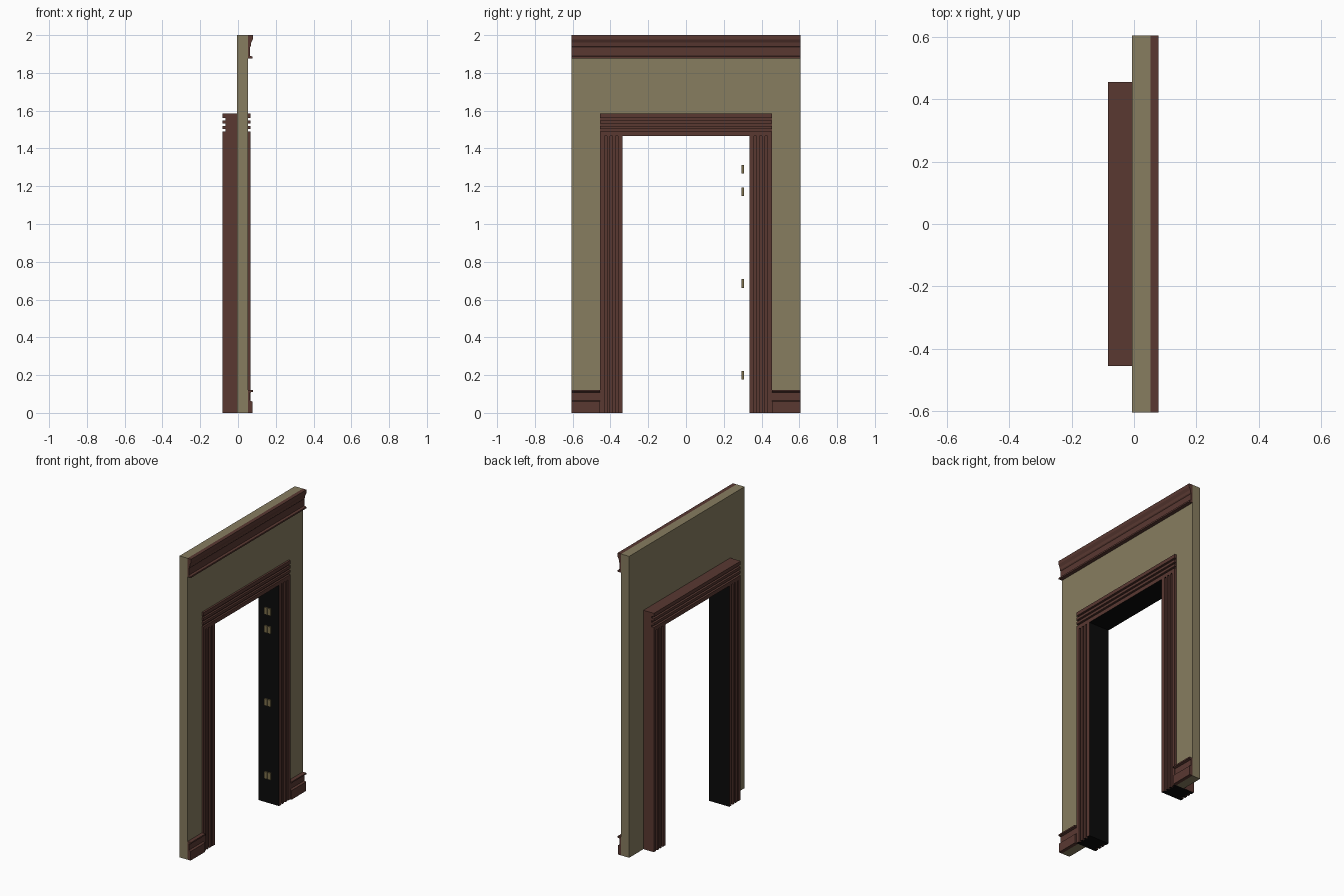
import bpy, bmesh
from mathutils import Vector

if "Cube" in bpy.data.objects:
    bpy.data.objects.remove(bpy.data.objects["Cube"])


def material(name, rgb):
    m = bpy.data.materials.new(name)
    m.diffuse_color = (*rgb, 1)
    m.use_nodes = True
    m.node_tree.nodes["Principled BSDF"].inputs["Base Color"].default_value = m.diffuse_color
    return m


PLASTER = material("olive plaster", (0.245, 0.205, 0.117))
WOOD = material("red brown wood", (0.100, 0.040, 0.031))
BLACK = material("black lining", (0.003, 0.003, 0.003))
BRASS = material("dull brass", (0.21, 0.165, 0.075))


def extrude(name, points, direction, mats, dark_rule=None):
    """Extrude a closed 3D outline; faces meeting dark_rule use the second material."""
    bm = bmesh.new()
    face = bm.faces.new([bm.verts.new(p) for p in points])
    geo = bmesh.ops.extrude_face_region(bm, geom=[face])["geom"]
    bmesh.ops.translate(bm, vec=Vector(direction),
                        verts=[g for g in geo if isinstance(g, bmesh.types.BMVert)])
    bmesh.ops.recalc_face_normals(bm, faces=bm.faces)
    bm.normal_update()
    if dark_rule:
        for f in bm.faces:
            f.material_index = int(dark_rule(f))
    mesh = bpy.data.meshes.new(name)
    bm.to_mesh(mesh)
    bm.free()
    for m in mats:
        mesh.materials.append(m)
    ob = bpy.data.objects.new(name, mesh)
    bpy.context.collection.objects.link(ob)
    return ob


# Main sizes
WALL_BACK, WALL_FRONT, HALF = -0.006, 0.053, 0.605
FRAME_BACK, FRAME_FRONT = -0.083, 0.066
OPEN_Y, OPEN_Z, TRIM = 0.335, 1.465, 0.12
OUT_Y, OUT_Z = OPEN_Y + TRIM, OPEN_Z + TRIM

# Wall with the doorway left out
outline = [(-HALF, 0), (-HALF, 2), (HALF, 2), (HALF, 0),
           (OUT_Y, 0), (OUT_Y, OUT_Z), (-OUT_Y, OUT_Z), (-OUT_Y, 0)]
extrude("wall", [(WALL_BACK, y, z) for y, z in outline],
        (WALL_FRONT - WALL_BACK, 0, 0), [PLASTER])


def fluted_profile():
    """Trim section (x, distance from opening) with three grooves on both faces."""
    front, back = [(FRAME_FRONT, 0)], [(FRAME_BACK, 0)]
    for i in range(3):
        a = 0.026 + i * 0.029
        b = a + 0.012
        front += [(FRAME_FRONT, a), (0.054, a), (0.054, b), (FRAME_FRONT, b)]
        back += [(FRAME_BACK, a), (-0.066, a), (-0.066, b), (FRAME_BACK, b)]
    front.append((FRAME_FRONT, TRIM))
    back.append((FRAME_BACK, TRIM))
    return front + back[::-1]


profile = fluted_profile()

# Door jambs, dark on the inside and underneath
for side, label in ((-1, "left"), (1, "right")):
    extrude(label + "_jamb", [(x, side * (OPEN_Y + t), 0) for x, t in profile],
            (0, 0, OPEN_Z), [WOOD, BLACK],
            lambda f: f.normal.z < -0.9 or
            (abs(f.calc_center_median().y) < OPEN_Y + 0.001))

# Lintel, dark underneath
extrude("lintel", [(x, -OUT_Y, OPEN_Z + t) for x, t in profile],
        (0, 2 * OUT_Y, 0), [WOOD, BLACK],
        lambda f: f.calc_center_median().z < OPEN_Z + 0.001)

# Crown moulding
crown = [(WALL_FRONT, 1.876), (0.078, 1.876), (0.078, 1.886), (0.063, 1.890),
         (0.063, 1.936), (0.068, 1.942), (0.070, 1.960), (0.079, 1.978),
         (0.079, 2.0), (WALL_FRONT, 2.0)]
extrude("crown_moulding", [(x, -HALF, z) for x, z in crown], (0, 2 * HALF, 0), [WOOD])

# Baseboards
base = [(WALL_FRONT, 0), (0.076, 0), (0.076, 0.060), (0.064, 0.066),
        (0.064, 0.108), (0.079, 0.112), (0.079, 0.121), (WALL_FRONT, 0.121)]
for side, label in ((-1, "left"), (1, "right")):
    extrude(label + "_baseboard", [(x, side * OUT_Y, z) for x, z in base],
            (0, side * (HALF - OUT_Y), 0), [WOOD])

# Hinge leaves standing just inside the right jamb
for i, z in enumerate((0.2, 0.685, 1.17, 1.29)):
    for j, x in enumerate((-0.015, 0.010)):
        leaf = [(x, 0.295, z - 0.023), (x + 0.021, 0.295, z - 0.023),
                (x + 0.021, 0.306, z - 0.023), (x, 0.306, z - 0.023)]
        extrude(f"hinge_{i + 1}_leaf_{j + 1}", leaf, (0, 0, 0.046), [BRASS])
